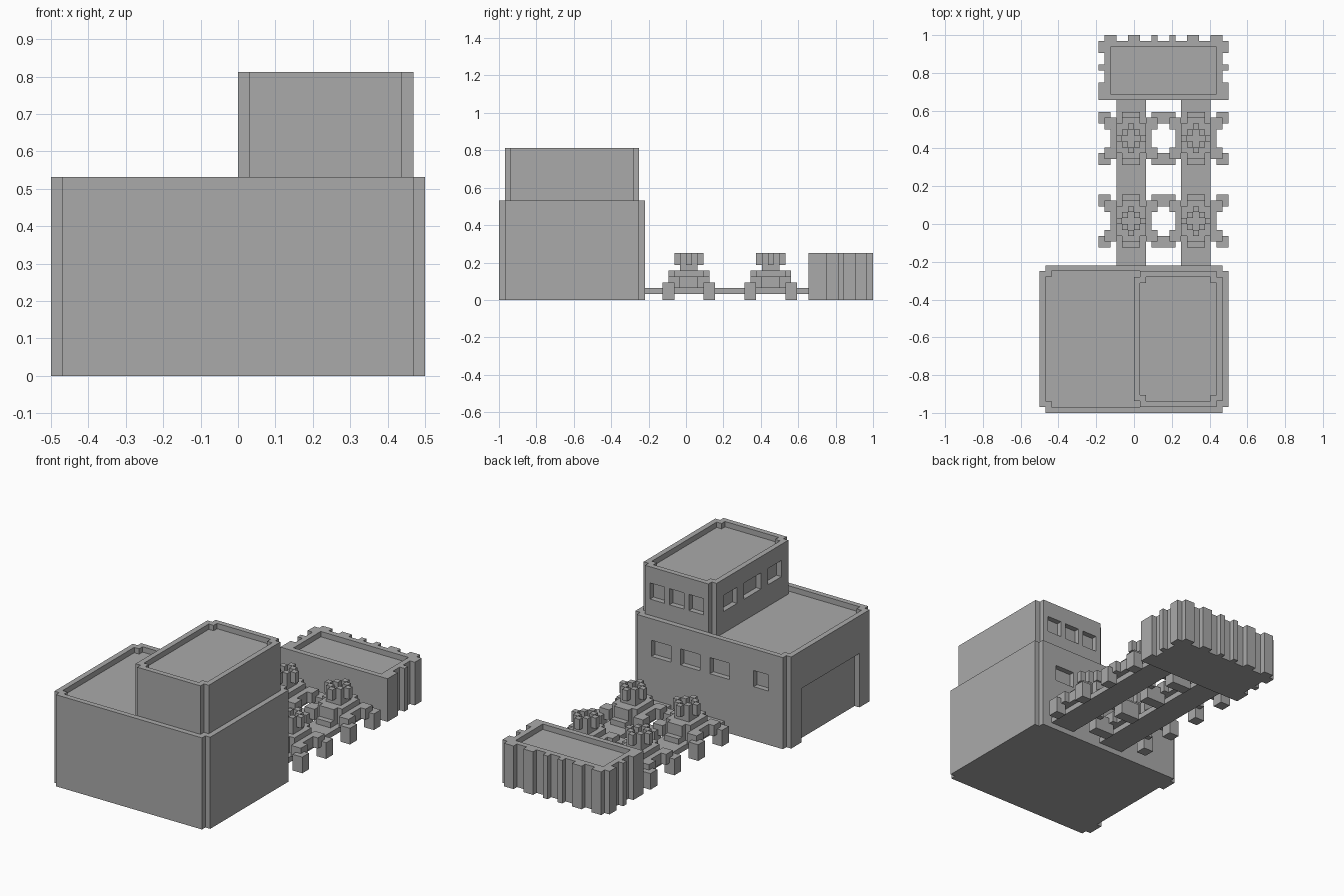
import bpy, bmesh
from mathutils import Vector

U = 1 / 32  # grid unit: every part is a whole number of these

if "Cube" in bpy.data.objects:
    bpy.data.objects.remove(bpy.data.objects["Cube"])

grey = bpy.data.materials.new("plain grey")
grey.use_nodes = True
grey.diffuse_color = (0.4, 0.4, 0.4, 1)
grey.node_tree.nodes["Principled BSDF"].inputs["Base Color"].default_value = (0.4, 0.4, 0.4, 1)


def finish(name, bm):
    bmesh.ops.recalc_face_normals(bm, faces=bm.faces)
    mesh = bpy.data.meshes.new(name)
    bm.to_mesh(mesh)
    bm.free()
    mesh.materials.append(grey)
    ob = bpy.data.objects.new(name, mesh)
    bpy.context.collection.objects.link(ob)
    return ob


def prism(bm, outline, z0, z1):
    """Extrude a flat outline between two heights."""
    face = bm.faces.new([bm.verts.new(Vector((x, y, z0)) * U) for x, y in outline])
    top = bmesh.ops.extrude_face_region(bm, geom=[face])["geom"]
    verts = [v for v in top if isinstance(v, bmesh.types.BMVert)]
    bmesh.ops.translate(bm, verts=verts, vec=(0, 0, (z1 - z0) * U))


def box(bm, x0, x1, y0, y1, z0, z1):
    prism(bm, [(x0, y0), (x1, y0), (x1, y1), (x0, y1)], z0, z1)


def notched(x0, x1, y0, y1):
    """Rectangle with a one-unit square missing at each corner."""
    a, b, c, d = x0 + 1, x1 - 1, y0 + 1, y1 - 1
    return [(a, y0), (b, y0), (b, c), (x1, c), (x1, d), (b, d),
            (b, y1), (a, y1), (a, d), (x0, d), (x0, c), (a, c)]


def cut(ob, bm):
    """Subtract the shapes in bm from ob."""
    cutter = finish("cutter", bm)
    cutter.hide_render = True
    mod = ob.modifiers.new("cut", "BOOLEAN")
    mod.operation, mod.solver, mod.object = "DIFFERENCE", "EXACT", cutter
    bpy.context.view_layer.objects.active = ob
    bpy.ops.object.modifier_apply(modifier=mod.name)
    bpy.data.objects.remove(cutter)


# Main hall: parapet roof, rear windows, wide side doorway
bm = bmesh.new()
prism(bm, notched(-16, 16, -32, -7), 0, 17)
hall = finish("main_hall", bm)
bm = bmesh.new()
prism(bm, notched(-15, 15, -31, -8), 16, 18)
for x0, x1 in ((8, 12), (2, 6), (-4, 0), (-12, -9)):
    box(bm, x0, x1, -8, -6, 10, 13)
box(bm, -17, -15, -28, -11, -1, 10)
cut(hall, bm)

# Upper storey: parapet roof, windows on the rear and inner side
bm = bmesh.new()
prism(bm, notched(0, 15, -31, -8), 16, 26)
upper = finish("upper_storey", bm)
bm = bmesh.new()
prism(bm, notched(1, 14, -30, -9), 25, 27)
for x0 in (2, 6, 10):
    box(bm, x0, x0 + 3, -9, -7, 20, 23)
for y0, y1 in ((-15, -11), (-22, -17), (-28, -24)):
    box(bm, -1, 1, y0, y1, 20, 23)
cut(upper, bm)

# Low rear block with an open tray on top
bm = bmesh.new()
box(bm, -5, 15, 21, 31, 0, 8)
block = finish("rear_block", bm)
bm = bmesh.new()
box(bm, -4, 14, 22, 30, 7, 9)
cut(block, bm)

# Ribs around the rear block
bm = bmesh.new()
for x0, x1 in ((-5, -3), (-1, 1), (3, 4), (6, 7), (9, 11), (13, 15)):
    box(bm, x0, x1, 31, 32, 0, 8)
for y0, y1 in ((21, 24), (26, 27), (29, 31)):
    box(bm, -6, -5, y0, y1, 0, 8)
    box(bm, 15, 16, y0, y1, 0, 8)
finish("rear_block_ribs", bm)

# Two raised tracks from the hall to the rear block
for side, x0 in (("right", -3), ("left", 8)):
    bm = bmesh.new()
    box(bm, x0, x0 + 5, -7, 21, 1, 2)
    finish(side + "_track", bm)


def centred(bm, cx, cy, w, d, z0, z1):
    box(bm, cx - w / 2, cx + w / 2, cy - d / 2, cy + d / 2, z0, z1)


# Four four-legged machines straddling the tracks
def machine(name, cx, cy):
    bm = bmesh.new()
    for sx in (-1, 1):
        for sy in (-1, 1):
            centred(bm, cx + sx * 4.5, cy + sy * 3.5, 2, 2, 0, 3)   # foot
            centred(bm, cx + sx * 3.5, cy + sy * 2.5, 2, 2, 2, 4)   # arm
            centred(bm, cx + sx, cy + sy, 1, 1, 5, 8)               # inner post
    finish(name + "_legs_and_posts", bm)
    bm = bmesh.new()
    centred(bm, cx, cy, 3, 9, 2, 3)    # end boxes
    centred(bm, cx, cy, 7, 5, 2, 4)    # hull
    centred(bm, cx, cy, 5, 5, 4, 5)    # deck
    centred(bm, cx, cy, 3, 7, 3, 5)    # nose and tail
    centred(bm, cx, cy, 3, 3, 5, 6)    # neck
    centred(bm, cx, cy, 5, 1, 6, 7)    # crown cross
    centred(bm, cx, cy, 1, 5, 6, 7)
    for dx, dy in ((2, 0), (-2, 0), (0, 2), (0, -2)):
        centred(bm, cx + dx, cy + dy, 1, 1, 6, 8)   # outer post
    finish(name + "_body", bm)


for side, cx in (("right", -0.5), ("left", 10.5)):
    machine("front_" + side + "_machine", cx, 0.5)
    machine("rear_" + side + "_machine", cx, 14.5)
